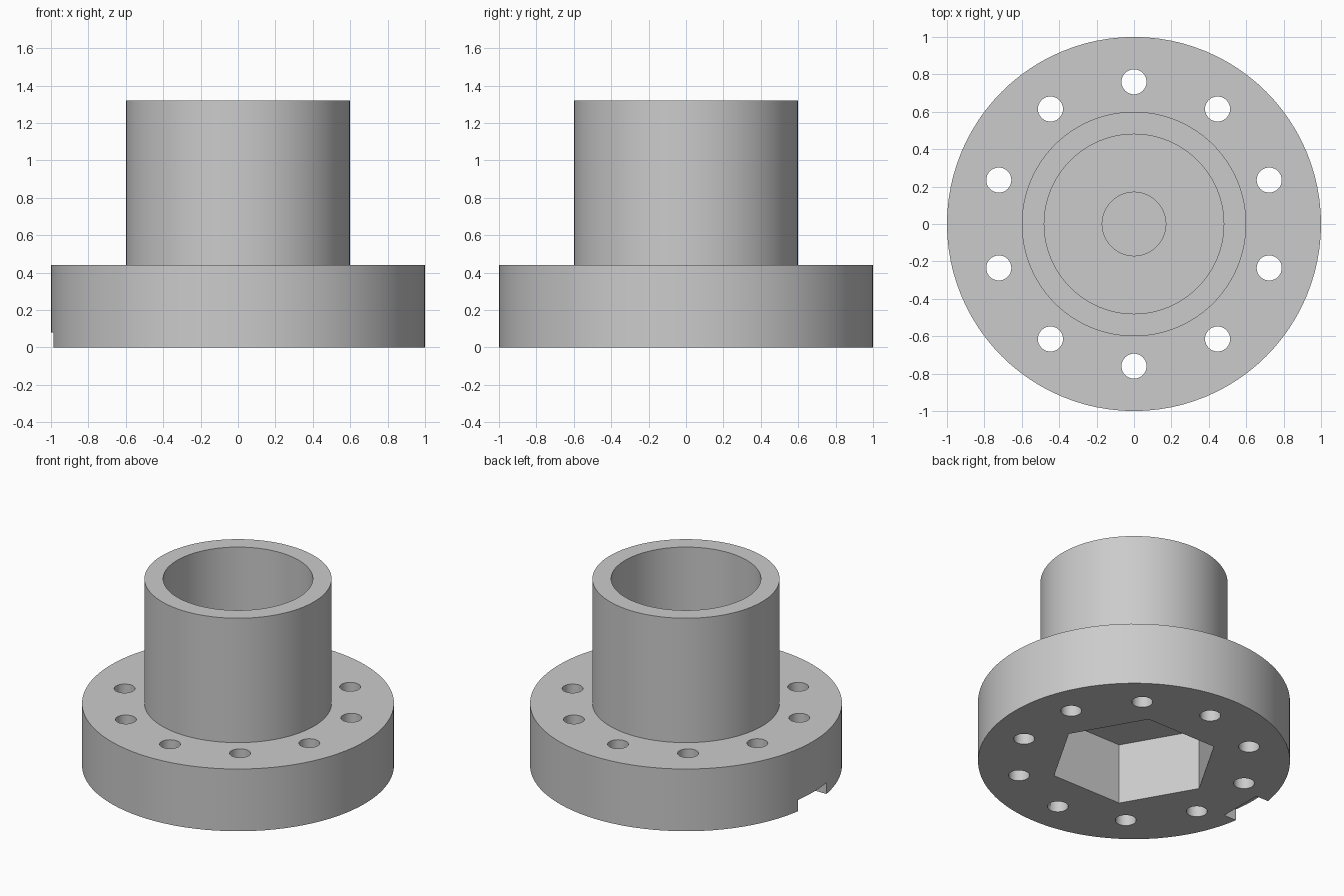
import bpy, bmesh
from math import radians, cos, sin, tau
from mathutils import Vector

if "Cube" in bpy.data.objects:
    bpy.data.objects.remove(bpy.data.objects["Cube"])

SEGMENTS = 96
FLANGE_TOP, HUB_TOP = 0.44, 1.32
BORE_FLOOR, RECESS_FLOOR = 0.55, 0.46
HEX_DEPTH = 0.43

grey = bpy.data.materials.new("plain_grey")
grey.use_nodes = True
grey.diffuse_color = (0.6, 0.6, 0.6, 1)
grey.node_tree.nodes["Principled BSDF"].inputs["Base Color"].default_value = (0.6, 0.6, 0.6, 1)


def lathe(name, profile):
    """Revolve a radius/height profile around the z axis."""
    bm = bmesh.new()
    verts = [bm.verts.new((r, 0, z)) for r, z in profile]
    edges = [bm.edges.new(pair) for pair in zip(verts, verts[1:])]
    bmesh.ops.spin(bm, geom=verts + edges, cent=(0, 0, 0), axis=(0, 0, 1),
                   angle=tau, steps=SEGMENTS, use_merge=True)
    bmesh.ops.remove_doubles(bm, verts=bm.verts, dist=0.0001)
    bmesh.ops.recalc_face_normals(bm, faces=bm.faces)
    mesh = bpy.data.meshes.new(name)
    bm.to_mesh(mesh)
    bm.free()
    obj = bpy.data.objects.new(name, mesh)
    bpy.context.collection.objects.link(obj)
    mesh.materials.append(grey)
    return obj


def cut(target, cutter):
    """Subtract the active cutter from the target and remove it."""
    cutter.hide_render = True
    cutter.data.materials.append(grey)
    bpy.ops.object.select_all(action="DESELECT")
    bpy.context.view_layer.objects.active = target
    target.select_set(True)
    mod = target.modifiers.new("cut", "BOOLEAN")
    mod.operation = "DIFFERENCE"
    mod.solver = "EXACT"
    mod.object = cutter
    bpy.ops.object.modifier_apply(modifier=mod.name)
    bpy.data.objects.remove(cutter)


def prism(sides, radius, z0, z1, x=0, y=0, turn=0):
    bpy.ops.mesh.primitive_cylinder_add(
        vertices=sides, radius=radius, depth=z1 - z0,
        location=(x, y, (z0 + z1) / 2), rotation=(0, 0, turn))
    return bpy.context.object


# Flange, hub and stepped bore
body = lathe("flanged_hub", [
    (0, 0), (1, 0), (1, FLANGE_TOP), (0.6, FLANGE_TOP), (0.6, HUB_TOP),
    (0.48, HUB_TOP), (0.48, BORE_FLOOR), (0.17, BORE_FLOOR),
    (0.17, RECESS_FLOOR), (0, RECESS_FLOOR)])

# Ring of bolt holes
for i in range(10):
    a = radians(90 + 36 * i)
    cut(body, prism(32, 0.067, -0.1, FLANGE_TOP + 0.1, 0.76 * cos(a), 0.76 * sin(a)))

# Hexagonal socket underneath, with corners on the x axis
cut(body, prism(6, 0.545, -0.1, HEX_DEPTH, turn=radians(30)))

# Key notch in the lower rim
bpy.ops.mesh.primitive_cube_add(size=1, location=(-0.995, 0, -0.01))
notch = bpy.context.object
notch.scale = Vector((0.21, 0.32, 0.18))
cut(body, notch)

bpy.ops.object.select_all(action="DESELECT")
body.select_set(True)
bpy.context.view_layer.objects.active = body
bpy.ops.object.shade_smooth_by_angle(angle=radians(30))
